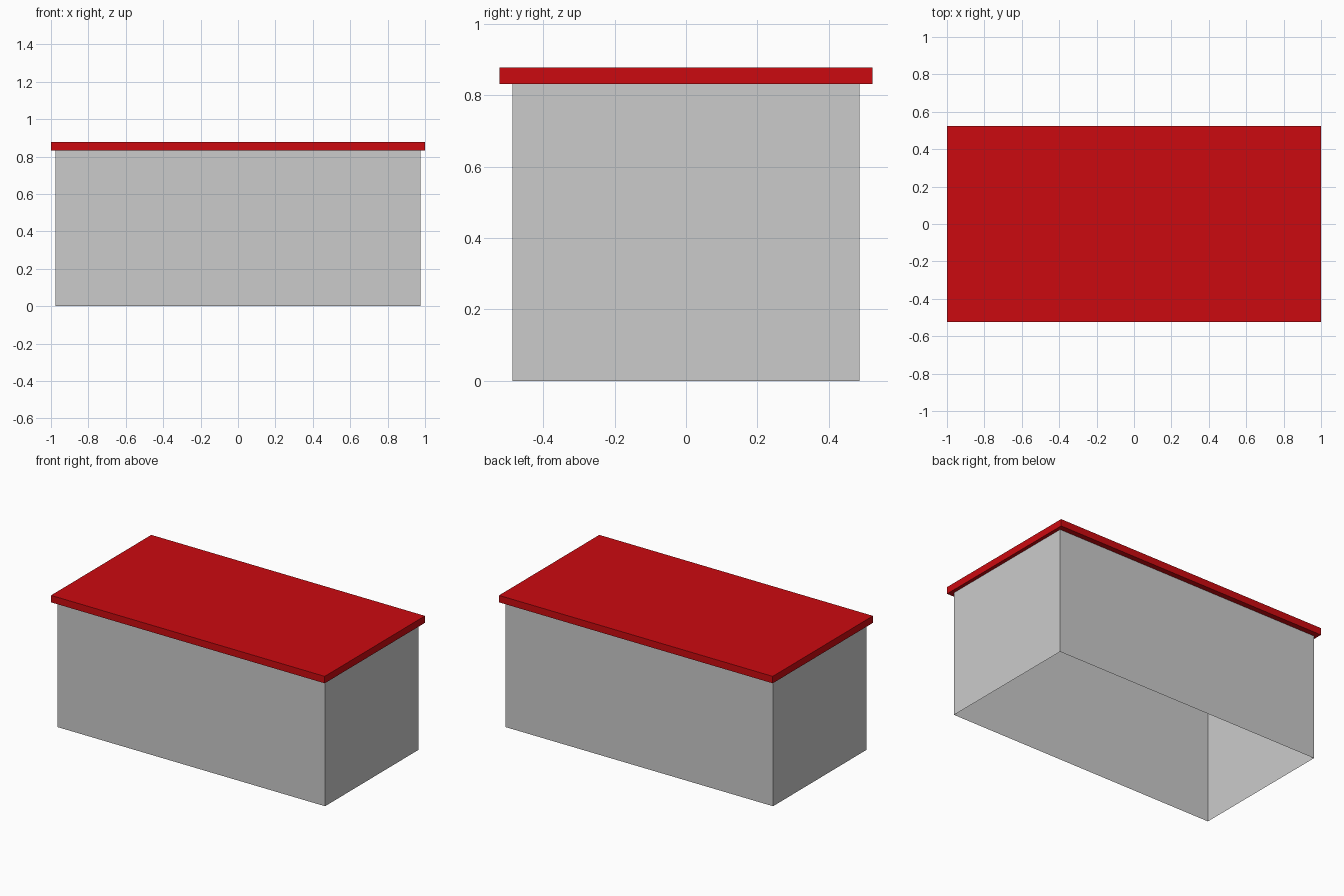
import bpy, bmesh
from mathutils import Matrix, Vector

if "Cube" in bpy.data.objects:
    bpy.data.objects.remove(bpy.data.objects["Cube"])


def box(name, size, z0, open_ends=False):
    """Box centred on x/y, resting on z0; open_ends leaves only the side walls."""
    bm = bmesh.new()
    mat = Matrix.Translation((0, 0, z0 + size[2] / 2)) @ Matrix.Diagonal(Vector((*size, 1)))
    bmesh.ops.create_cube(bm, size=1, matrix=mat)
    if open_ends:
        ends = [f for f in bm.faces if abs(f.normal.z) > 0.5]
        bmesh.ops.delete(bm, geom=ends, context='FACES_ONLY')
    mesh = bpy.data.meshes.new(name)
    bm.to_mesh(mesh)
    bm.free()
    obj = bpy.data.objects.new(name, mesh)
    bpy.context.collection.objects.link(obj)
    return obj


LID_Z, TOP_Z = 0.832, 0.878

# Thin walls, open underneath
box("walls", (1.954, 0.973, LID_Z), 0, open_ends=True)

# Overhanging red lid
lid = box("lid", (2.0, 1.046, TOP_Z - LID_Z), LID_Z)
red = bpy.data.materials.new("red")
red.diffuse_color = (0.6, 0.003, 0.005, 1)
red.use_nodes = True
red.node_tree.nodes["Principled BSDF"].inputs["Base Color"].default_value = red.diffuse_color
lid.data.materials.append(red)
